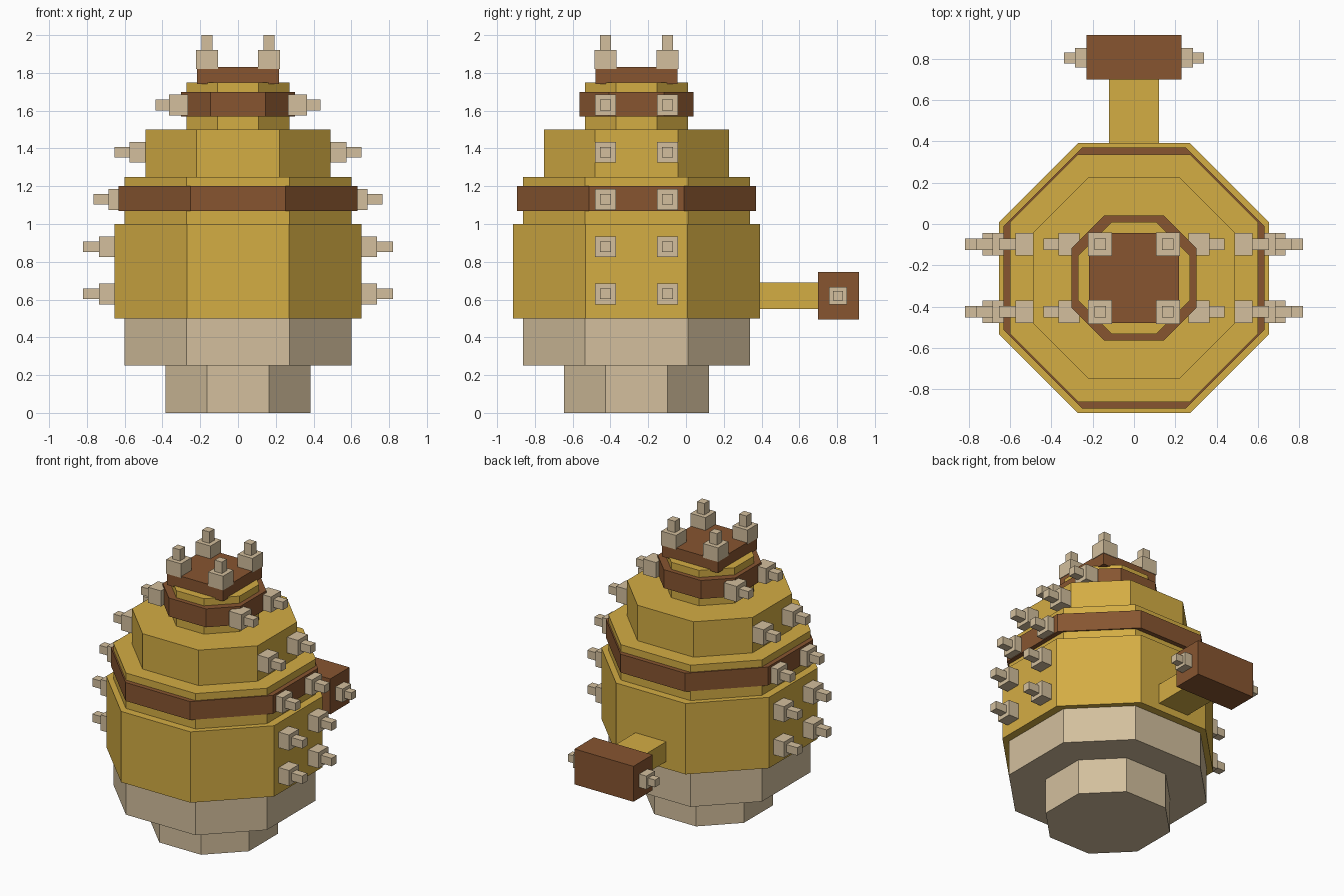
import bpy, bmesh

if "Cube" in bpy.data.objects:
    bpy.data.objects.remove(bpy.data.objects["Cube"])


def material(name, rgb):
    m = bpy.data.materials.new(name)
    lin = [((c / 255 + 0.055) / 1.055) ** 2.4 for c in rgb]
    m.diffuse_color = (*lin, 1)
    m.use_nodes = True
    m.node_tree.nodes["Principled BSDF"].inputs["Base Color"].default_value = m.diffuse_color
    return m


gold = material("gold", (212, 173, 68))
brown = material("brown", (135, 85, 48))
cream = material("cream", (211, 191, 157))
CY = -0.262  # body centre line in y


def finish(name, bm, mat):
    bmesh.ops.recalc_face_normals(bm, faces=bm.faces)
    me = bpy.data.meshes.new(name)
    bm.to_mesh(me)
    bm.free()
    me.materials.append(mat)
    bpy.context.collection.objects.link(bpy.data.objects.new(name, me))


def tier(name, r, f, z0, z1, mat):
    """Eight-sided prism: r is half the width, f half the straight side."""
    bm = bmesh.new()
    ring = [(r, -f), (r, f), (f, r), (-f, r), (-r, f), (-r, -f), (-f, -r), (f, -r)]
    face = bm.faces.new([bm.verts.new((x, CY + y, z0)) for x, y in ring])
    up = bmesh.ops.extrude_face_region(bm, geom=[face], use_keep_orig=True)["geom"]
    bmesh.ops.translate(bm, vec=(0, 0, z1 - z0),
                        verts=[v for v in up if isinstance(v, bmesh.types.BMVert)])
    finish(name, bm, mat)


def add_box(bm, lo, hi):
    vs = bmesh.ops.create_cube(bm, size=1)["verts"]
    for v in vs:
        v.co = [(a + b) / 2 + c * (b - a) for a, b, c in zip(lo, hi, v.co)]


def box(name, lo, hi, mat):
    bm = bmesh.new()
    add_box(bm, lo, hi)
    finish(name, bm, mat)


def spike(name, base, axis, sign, shoulder, tip, wide=0.055, thin=0.028):
    """Stepped spike along an axis: thick block then thin tip."""
    bm = bmesh.new()
    start = base[axis]
    for a, b, h in ((start, shoulder, wide), (shoulder, tip, thin)):
        lo = [c - h for c in base]
        hi = [c + h for c in base]
        lo[axis], hi[axis] = sorted((sign * a, sign * b))
        add_box(bm, lo, hi)
    finish(name, bm, cream)


# Stacked body tiers
tier("foot", 0.383, 0.163, 0, 0.25, cream)
tier("lower_belly", 0.60, 0.272, 0.25, 0.50, cream)
tier("body", 0.655, 0.271, 0.50, 1.0, gold)
tier("chest", 0.60, 0.272, 1.0, 1.25, gold)
tier("chest_band", 0.632, 0.252, 1.07, 1.20, brown)
tier("shoulders", 0.49, 0.219, 1.25, 1.50, gold)
tier("neck", 0.272, 0.108, 1.50, 1.75, gold)
tier("neck_band", 0.303, 0.145, 1.57, 1.70, brown)
box("cap", (-0.218, CY - 0.218, 1.74), (0.218, CY + 0.218, 1.83), brown)

# Tail with hammer end
box("tail_arm", (-0.12, 0.38, 0.55), (0.12, 0.71, 0.69), gold)
box("tail_hammer", (-0.23, 0.70, 0.495), (0.23, 0.915, 0.745), brown)

# Spikes: start, shoulder and tip distance for each level
levels = [(0.63, 0.64, 0.735, 0.82), (0.88, 0.64, 0.735, 0.82),
          (1.13, 0.59, 0.685, 0.765), (1.38, 0.48, 0.575, 0.655),
          (1.63, 0.265, 0.365, 0.438)]
for y in (CY - 0.164, CY + 0.164):
    for s in (-1, 1):
        for z, start, mid, tip in levels:
            spike("side_spike", (start, y, z), 0, s, mid, tip)
        spike("cap_spike", (s * 0.164, y, 1.82), 2, 1, 1.92, 2.0, 0.058)
for s in (-1, 1):
    spike("tail_spike", (0.22, 0.805, 0.62), 0, s, 0.287, 0.34, 0.047, 0.026)
